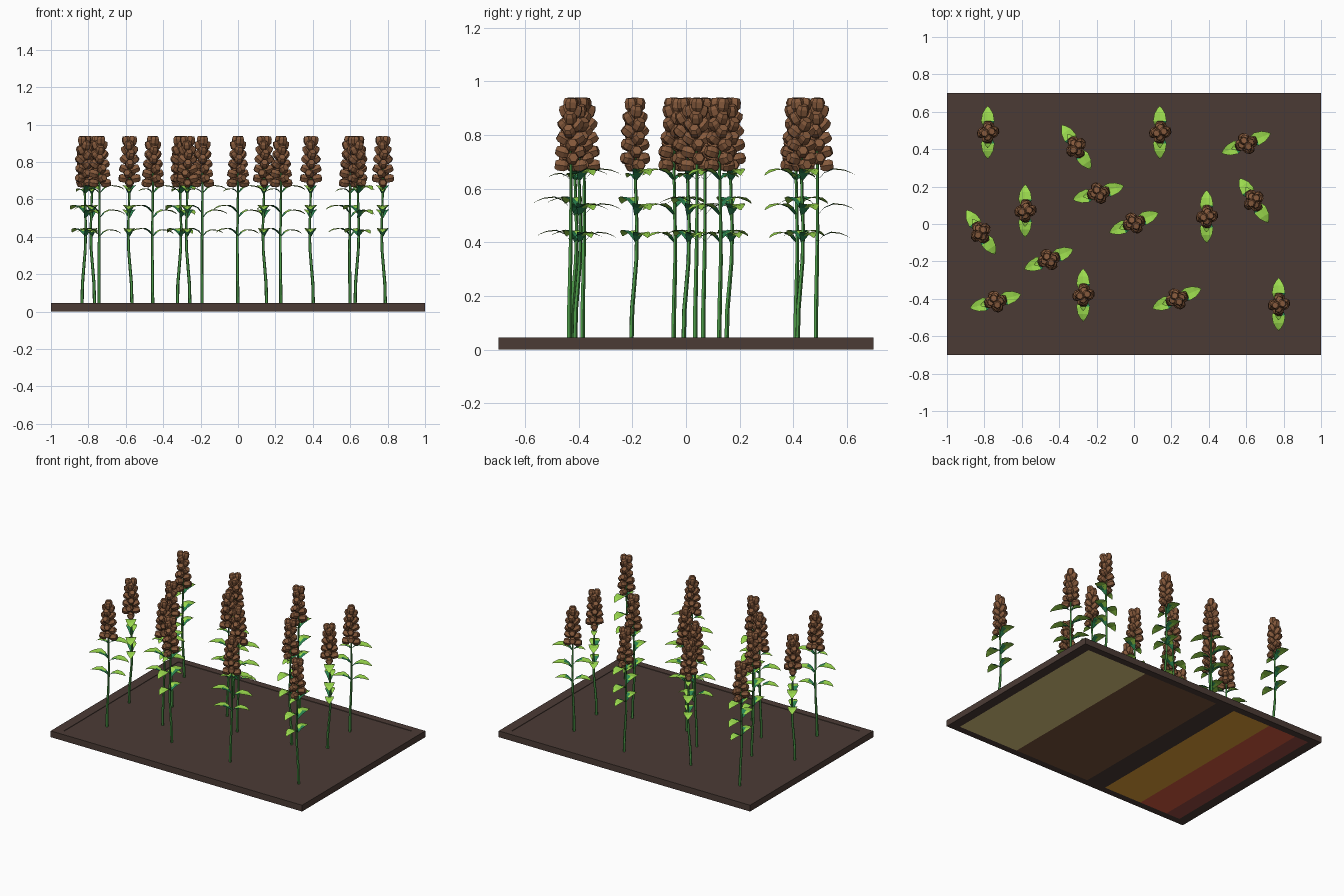
import bpy, bmesh, math
from mathutils import Vector, Matrix

if "Cube" in bpy.data.objects:
    bpy.data.objects.remove(bpy.data.objects["Cube"])


def mat(name, hexcol):
    m = bpy.data.materials.new(name)
    rgb = [int(hexcol[i:i + 2], 16) / 255 for i in (0, 2, 4)]
    m.diffuse_color = [c / 12.92 if c < 0.04045 else ((c + 0.055) / 1.055) ** 2.4 for c in rgb] + [1]
    m.use_nodes = True
    m.node_tree.nodes["Principled BSDF"].inputs["Base Color"].default_value = m.diffuse_color
    return m


soil = mat("soil brown", "4b3b35")
olive = mat("olive", "dec880")
umber = mat("dark umber", "78543a")
ochre = mat("ochre", "e4a038")
rust = mat("rust", "d65c40")
maroon = mat("maroon", "984c42")
seed_brown = mat("seed brown", "865a3c")
leaf_light = mat("light leaf green", "9cdc4e")
leaf_dark = mat("dark leaf green", "2a8450")
stem_green = mat("stem green", "4c9a48")


def to_mesh(bm, name, mats, normals=True):
    if normals:
        bmesh.ops.recalc_face_normals(bm, faces=bm.faces)
    me = bpy.data.meshes.new(name)
    bm.to_mesh(me)
    bm.free()
    for m in mats:
        me.materials.append(m)
    return me


def place(me, name, matrix=Matrix()):
    ob = bpy.data.objects.new(name, me)
    bpy.context.collection.objects.link(ob)
    ob.matrix_world = matrix
    return ob


def loft(bm, centres, radii, sides, axes):
    """Rings of given radius around centres, bridged and capped."""
    u, v = axes
    rings = []
    for c, r in zip(centres, radii):
        rings.append([bm.verts.new(c + u * (r * math.cos(2 * math.pi * i / sides))
                                   + v * (r * math.sin(2 * math.pi * i / sides))) for i in range(sides)])
    for a, b in zip(rings, rings[1:]):
        for i in range(sides):
            j = (i + 1) % sides
            bm.faces.new((a[i], a[j], b[j], b[i]))
    bm.faces.new(rings[0][::-1])
    bm.faces.new(rings[-1])


# Soil slab: recessed top, coloured bands underneath
bm = bmesh.new()
bmesh.ops.create_cube(bm, size=1, matrix=Matrix.Translation((0, 0, 0.0225)) @ Matrix.Diagonal((2, 1.4, 0.045, 1)))
cuts = [((x, 0, 0), (1, 0, 0)) for x in (-0.93, -0.82, -0.6, -0.3, -0.15, 0.45, 0.93)]
cuts += [((0, y, 0), (0, 1, 0)) for y in (-0.65, 0.65)]
for co, no in cuts:
    bmesh.ops.bisect_plane(bm, geom=bm.verts[:] + bm.edges[:] + bm.faces[:], plane_co=co, plane_no=no)
bands = [(-0.93, -0.82, 5), (-0.82, -0.6, 4), (-0.6, -0.3, 3), (-0.15, 0.45, 2), (0.45, 0.93, 1)]
inner = []
for f in bm.faces:
    c = f.calc_center_median()
    if abs(c.y) < 0.65 and abs(c.x) < 0.93:
        if c.z > 0.04:
            inner.append(f)
        elif c.z < 0.005:
            for lo, hi, idx in bands:
                if lo < c.x < hi:
                    f.material_index = idx
bmesh.ops.inset_region(bm, faces=inner, thickness=0.001, depth=-0.003)
place(to_mesh(bm, "soil_slab", [soil, olive, umber, ochre, rust, maroon]), "soil_slab")

# Stem: gently bent five-sided tube
bm = bmesh.new()
path = [(-0.006, -0.013, 0.03), (-0.006, -0.010, 0.15), (-0.002, 0.005, 0.33), (0, 0.007, 0.45), (0, 0, 0.66), (0, 0, 0.9)]
loft(bm, [Vector(p) for p in path], [0.009, 0.009, 0.008, 0.007, 0.006, 0.005], 5, (Vector((1, 0, 0)), Vector((0, 1, 0))))
stem_me = to_mesh(bm, "stem", [stem_green])

# Leaves: arched, folded blades alternating either side
bm = bmesh.new()
blade = [(0, 0, 0.005), (0.025, 0.028, 0.021), (0.06, 0.042, 0.036), (0.1, 0.038, 0.029), (0.128, 0.028, 0.013), (0.14, 0.02, 0.002)]
for side, z, size in [(1, 0.40, 0.85), (-1, 0.405, 0.9), (1, 0.50, 1.0), (-1, 0.525, 1.0), (1, 0.63, 1.0), (-1, 0.63, 0.6)]:
    rows = []
    for s, h, w in blade:
        x, zz = side * s * size, z + h * size
        rows.append([bm.verts.new((x, k * w * size * side + 0.002, zz + abs(k) * w * 0.12)) for k in (-1, 0, 1)])
    for i, (a, b) in enumerate(zip(rows, rows[1:])):
        for k in (0, 1):
            f = bm.faces.new((a[k], b[k], b[k + 1], a[k + 1]))
            # dark throat, running further along one half of each blade
            f.material_index = 1 if i == 0 or (i == 1 and k == (0 if side > 0 else 1)) else 0
leaf_me = to_mesh(bm, "leaves", [leaf_light, leaf_dark], normals=False)

# Seed head: crossed pairs of faceted grains, splayed below and upright on top
bm = bmesh.new()
tiers = 10
for t in range(tiers):
    k = t / (tiers - 1)
    z, dist, tilt = 0.687 + 0.227 * k, 0.035 - 0.018 * k, math.radians(8 + 74 * k ** 1.5)
    for i in (0, 1):
        ang = math.pi * (i + t / 2) + 0.25 * math.sin(2.3 * t)
        out = Vector((math.cos(ang), math.sin(ang), 0))
        axis = out * math.cos(tilt) + Vector((0, 0, math.sin(tilt)))
        u = Vector((-out.y, out.x, 0))
        v = axis.cross(u)
        c = out * dist + Vector((0, 0, z))
        loft(bm, [c + axis * d for d in (-0.025, -0.011, 0.011, 0.024)], [0.015, 0.024, 0.024, 0.017], 6, (u, v))
head_me = to_mesh(bm, "seed_head", [seed_brown])

# Fifteen plants: x, y, heading in degrees
plants = [(-0.78, 0.49, 90), (-0.31, 0.41, -57), (0.14, 0.49, 90), (0.60, 0.43, 22), (-0.58, 0.07, 90),
          (-0.19, 0.165, 15), (-0.82, -0.045, -57), (0, 0.005, 22), (0.39, 0.04, 90), (0.64, 0.125, -57),
          (-0.455, -0.19, 22), (-0.74, -0.415, 15), (-0.27, -0.38, 90), (0.23, -0.4, 22), (0.775, -0.43, 90)]
for n, (x, y, deg) in enumerate(plants, 1):
    m = Matrix.Translation((x, y, 0)) @ Matrix.Rotation(math.radians(deg), 4, 'Z')
    for me in (stem_me, leaf_me, head_me):
        place(me, f"{me.name}_{n}", m)
